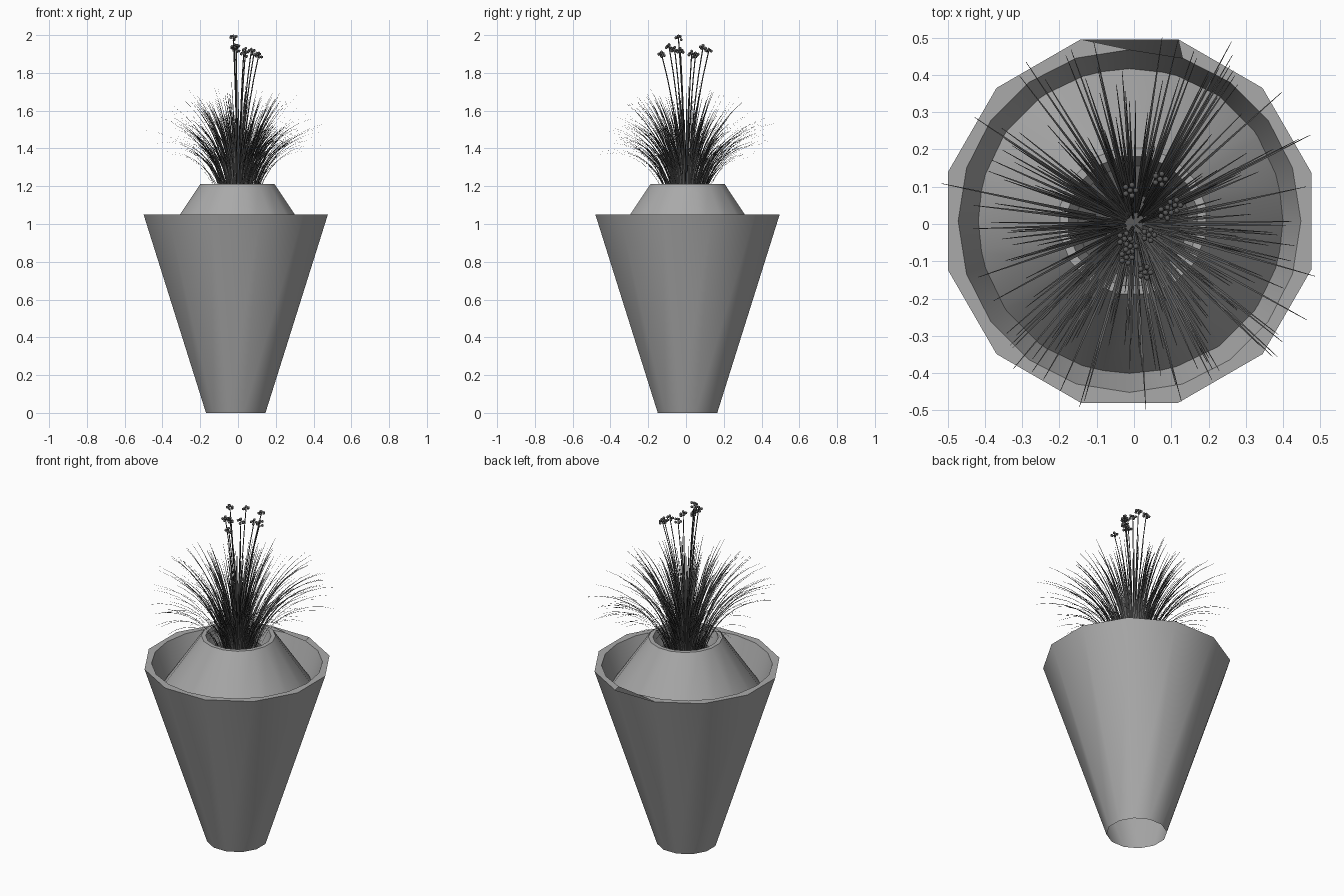
import bpy, bmesh, math, random
from mathutils import Vector, Matrix

if "Cube" in bpy.data.objects:
    bpy.data.objects.remove(bpy.data.objects["Cube"])

random.seed(4)
CX, CY = -0.012, 0.008


def material(name, v):
    m = bpy.data.materials.new(name)
    m.diffuse_color = (v, v, v, 1)
    m.use_nodes = True
    m.node_tree.nodes["Principled BSDF"].inputs["Base Color"].default_value = m.diffuse_color
    return m


STONE = material("stone_grey", 0.4)
PLANT = material("plant_dark", 0.1)


def finish(bm, name, mat, angle=35):
    me = bpy.data.meshes.new(name)
    bm.to_mesh(me)
    bm.free()
    me.materials.append(mat)
    ob = bpy.data.objects.new(name, me)
    bpy.context.collection.objects.link(ob)
    bpy.ops.object.select_all(action='DESELECT')
    ob.select_set(True)
    bpy.context.view_layer.objects.active = ob
    bpy.ops.object.shade_smooth_by_angle(angle=math.radians(angle))
    return ob


def ring(bm, n, r, z, start=0.0, cx=CX, cy=CY):
    return [bm.verts.new((cx + r * math.cos(math.radians(start + 360 * i / n)),
                          cy + r * math.sin(math.radians(start + 360 * i / n)), z))
            for i in range(n)]


def skin(bm, a, b):
    n = len(a)
    for i in range(n):
        bm.faces.new((a[i], a[(i + 1) % n], b[(i + 1) % n], b[i]))


# Outer pot: open twelve-sided taper, triangulated rim with a notch at the back, round liner
bm = bmesh.new()
base = ring(bm, 12, 0.163, 0, 15)
top = ring(bm, 12, 0.505, 1.05, 15)
lip = ring(bm, 20, 0.46, 1.05)
liner = ring(bm, 20, 0.405, 0.88)
skin(bm, base, top)
skin(bm, liner[::-1], lip[::-1])
for i in range(12):
    if i != 2:
        apex = lip[round((30 + 30 * i) / 18) % 20]
        bm.faces.new((top[i], top[(i + 1) % 12], apex))
for j in range(20):
    if j != 4:
        apex = top[round((18 * j + 9 - 15) / 30) % 12]
        bm.faces.new((lip[(j + 1) % 20], lip[j], apex))
finish(bm, "outer_pot", STONE)

# Inner planter: cone shoulder, flat lip, inner wall
bm = bmesh.new()
rings = [ring(bm, 16, r, z, 11.25, -0.003) for r, z in
         ((0.425, 0.88), (0.2, 1.212), (0.176, 1.212), (0.15, 1.12))]
for a, b in zip(rings, rings[1:]):
    skin(bm, a, b)
finish(bm, "inner_planter", STONE)

# Soil inside the planter
bm = bmesh.new()
bm.faces.new(ring(bm, 16, 0.15, 1.12, 11.25, -0.003))
finish(bm, "soil", PLANT)

# Grass: tapering ribbons that lean outward and arch over
bm = bmesh.new()
SEG = 8
for k in range(270):
    f = random.random() ** 0.9
    phi = random.uniform(0, math.tau)
    out = Vector((math.cos(phi), math.sin(phi), 0))
    side = Vector((-out.y, out.x, 0))
    p = out * (0.02 + 0.09 * f * random.uniform(0.6, 1)) + Vector((0, 0, 1.1))
    a0 = math.radians(2 + 14 * f)
    a1 = math.radians(14 + 92 * f + random.uniform(-10, 10))
    length = random.uniform(0.45, 0.66)
    prev = None
    for s in range(SEG + 1):
        t = s / SEG
        w = 0.0045 * (1 - 0.85 * t ** 2)
        pair = (bm.verts.new(p - side * w), bm.verts.new(p + side * w))
        if prev:
            bm.faces.new((prev[0], prev[1], pair[1], pair[0]))
        prev = pair
        a = a0 + (a1 - a0) * t ** 1.15
        p = p + (out * math.sin(a) + Vector((0, 0, math.cos(a)))) * length / SEG
finish(bm, "grass_blades", PLANT, 60)

# Flower stalks with clustered bud heads
heads = [(0.03, -0.13, 1.90), (-0.02, -0.09, 1.94), (-0.025, -0.04, 1.985),
         (-0.01, 0.09, 1.935), (0.07, 0.12, 1.915), (0.11, 0.05, 1.895),
         (0.085, 0.03, 1.905), (-0.01, -0.06, 1.925), (0.04, -0.03, 1.92)]
stalks = bmesh.new()
buds = bmesh.new()
for h in heads:
    tip = Vector(h)
    prev = None
    for s in range(7):
        t = s / 6
        q = 0.2 * t + 0.8 * t ** 2.2
        c = (0.15 + 0.85 * q) * tip
        loop = ring(stalks, 4, 0.003, 1.1 + (tip.z - 1.1) * t, 0, c.x, c.y)
        if prev:
            skin(stalks, prev, loop)
        prev = loop
    for i in range(6):
        a = i * math.tau / 5
        off = (Vector((math.cos(a) * 0.015, math.sin(a) * 0.015, random.uniform(-0.014, 0.008)))
               if i < 5 else Vector((0, 0, 0.01)))
        bmesh.ops.create_icosphere(buds, subdivisions=1, radius=0.0085,
                                   matrix=Matrix.Translation(tip + off))
finish(stalks, "flower_stalks", PLANT, 100)
finish(buds, "flower_buds", PLANT, 60)
